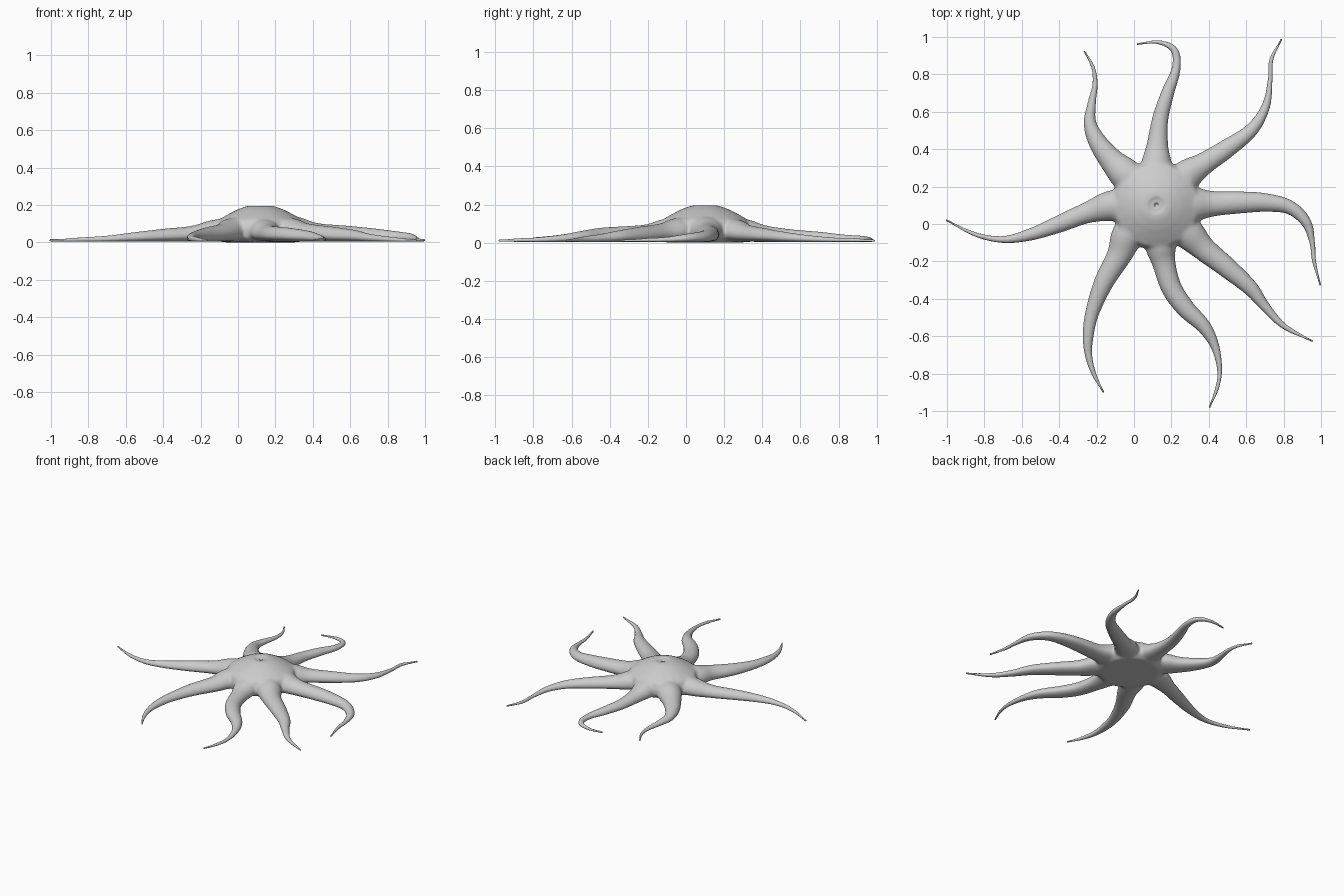
import bpy, bmesh, math
from mathutils import Vector

if "Cube" in bpy.data.objects:
    bpy.data.objects.remove(bpy.data.objects["Cube"])

CENTRE = Vector((0.12, 0.1, 0))
SIDES = 20
STEPS = 8

skin = bpy.data.materials.new("pale_grey_skin")
skin.use_nodes = True
grey = (0.6, 0.6, 0.6, 1)
skin.diffuse_color = grey
skin.node_tree.nodes["Principled BSDF"].inputs["Base Color"].default_value = grey

bm = bmesh.new()


def loft(rings):
    """Skin a list of closed rings and cap both ends."""
    loops = [[bm.verts.new(p) for p in ring] for ring in rings]
    for a, b in zip(loops, loops[1:]):
        for i in range(SIDES):
            j = (i + 1) % SIDES
            bm.faces.new((a[i], a[j], b[j], b[i]))
    bm.faces.new(loops[0][::-1])
    bm.faces.new(loops[-1])


def spline(points):
    """Catmull-Rom samples through (x, y, half width) points."""
    p = [Vector(q) for q in points]
    p = [p[0] * 2 - p[1]] + p + [p[-1] * 2 - p[-2]]
    out = []
    for a, b, c, d in zip(p, p[1:], p[2:], p[3:]):
        for s in range(STEPS):
            t = s / STEPS
            out.append(0.5 * (2 * b + (c - a) * t + (2 * a - 5 * b + 4 * c - d) * t * t
                              + (3 * b - a - 3 * c + d) * t ** 3))
    return out + [p[-2]]


def arm(*points):
    """Tapering arm with a rounded top and a flatter underside."""
    path = spline([(CENTRE.x, CENTRE.y, 0.07)] + list(points))
    rings = []
    for i, q in enumerate(path):
        tangent = path[min(i + 1, len(path) - 1)] - path[max(i - 1, 0)]
        side = Vector((-tangent.y, tangent.x, 0)).normalized()
        half = max(q.z, 0.006)
        height = 1.35 * half + 0.006
        ring = []
        for k in range(SIDES):
            a = math.tau * k / SIDES
            rise = math.sin(a) * height * (0.62 if math.sin(a) > 0 else 0.38)
            ring.append(Vector((q.x, q.y, 0.009 + 0.38 * height + rise))
                        + side * half * math.cos(a))
        rings.append(ring)
    loft(rings)


# Eight arms, anticlockwise from the model's left
arm((.3, .105, .095), (.42, .108, .07), (.56, .115, .06), (.7, .115, .05), (.83, .09, .038),
    (.92, .01, .028), (.953, -.1, .015), (.963, -.2, .011), (.997, -.33, .004))
arm((.27, .25, .085), (.37, .32, .063), (.5, .405, .05), (.63, .505, .036), (.705, .63, .023),
    (.728, .77, .013), (.735, .88, .011), (.79, .99, .004))
arm((.12, .3, .085), (.125, .42, .06), (.14, .56, .044), (.18, .7, .035), (.225, .83, .024),
    (.215, .93, .019), (.13, .972, .011), (.015, .962, .004))
arm((-.03, .25, .09), (-.12, .34, .068), (-.195, .44, .05), (-.235, .54, .034),
    (-.225, .65, .022), (-.208, .75, .014), (-.22, .84, .01), (-.267, .927, .004))
arm((-.1, .1, .085), (-.25, .06, .058), (-.4, 0, .046), (-.55, -.055, .033),
    (-.7, -.083, .019), (-.85, -.055, .012), (-1.007, .022, .004))
arm((-.02, -.04, .09), (-.08, -.17, .068), (-.165, -.32, .052), (-.225, -.48, .037),
    (-.245, -.6, .029), (-.243, -.7, .02), (-.215, -.8, .013), (-.162, -.903, .004))
arm((.14, -.1, .085), (.16, -.21, .064), (.2, -.34, .056), (.275, -.45, .05), (.375, -.55, .038),
    (.435, -.66, .023), (.458, -.79, .013), (.44, -.89, .01), (.402, -.983, .004))
arm((.27, -.03, .09), (.37, -.13, .068), (.5, -.235, .055), (.62, -.34, .042),
    (.7, -.44, .027), (.8, -.545, .016), (.957, -.628, .004))

# Domed central disc with a shallow pit and a tiny mouth on top
profile = [(.2, .005), (.235, .03), (.24, .08), (.225, .125), (.18, .152), (.13, .178),
           (.08, .197), (.05, .201), (.03, .194), (.014, .195), (.009, .175)]
loft([[CENTRE + Vector((r * math.cos(math.tau * k / SIDES), r * math.sin(math.tau * k / SIDES), z))
       for k in range(SIDES)] for r, z in profile])
bmesh.ops.recalc_face_normals(bm, faces=bm.faces)

mesh = bpy.data.meshes.new("starfish_body")
bm.to_mesh(mesh)
bm.free()
body = bpy.data.objects.new("starfish_body", mesh)
bpy.context.collection.objects.link(body)
bpy.context.view_layer.objects.active = body
body.select_set(True)


def apply(kind, **settings):
    mod = body.modifiers.new(kind.lower(), kind)
    for key, value in settings.items():
        setattr(mod, key, value)
    bpy.ops.object.modifier_apply(modifier=mod.name)


# Fuse the parts, then soften the webs between the arms more than the tips
apply("REMESH", mode="VOXEL", voxel_size=0.0055)
webs = body.vertex_groups.new(name="webs")
for v in body.data.vertices:
    r = (v.co.xy - CENTRE.xy).length
    weight = min(max((r - 0.06) / 0.04, 0), max((0.5 - r) / 0.15, 0), 1)
    if weight > 0:
        webs.add([v.index], weight, "REPLACE")
apply("SMOOTH", factor=0.5, iterations=50, vertex_group="webs")
apply("SMOOTH", factor=0.5, iterations=4)

# Rest on the ground
low = min(v.co.z for v in body.data.vertices)
for v in body.data.vertices:
    v.co.z -= low

body.data.materials.clear()
body.data.materials.append(skin)
bpy.ops.object.shade_smooth()
